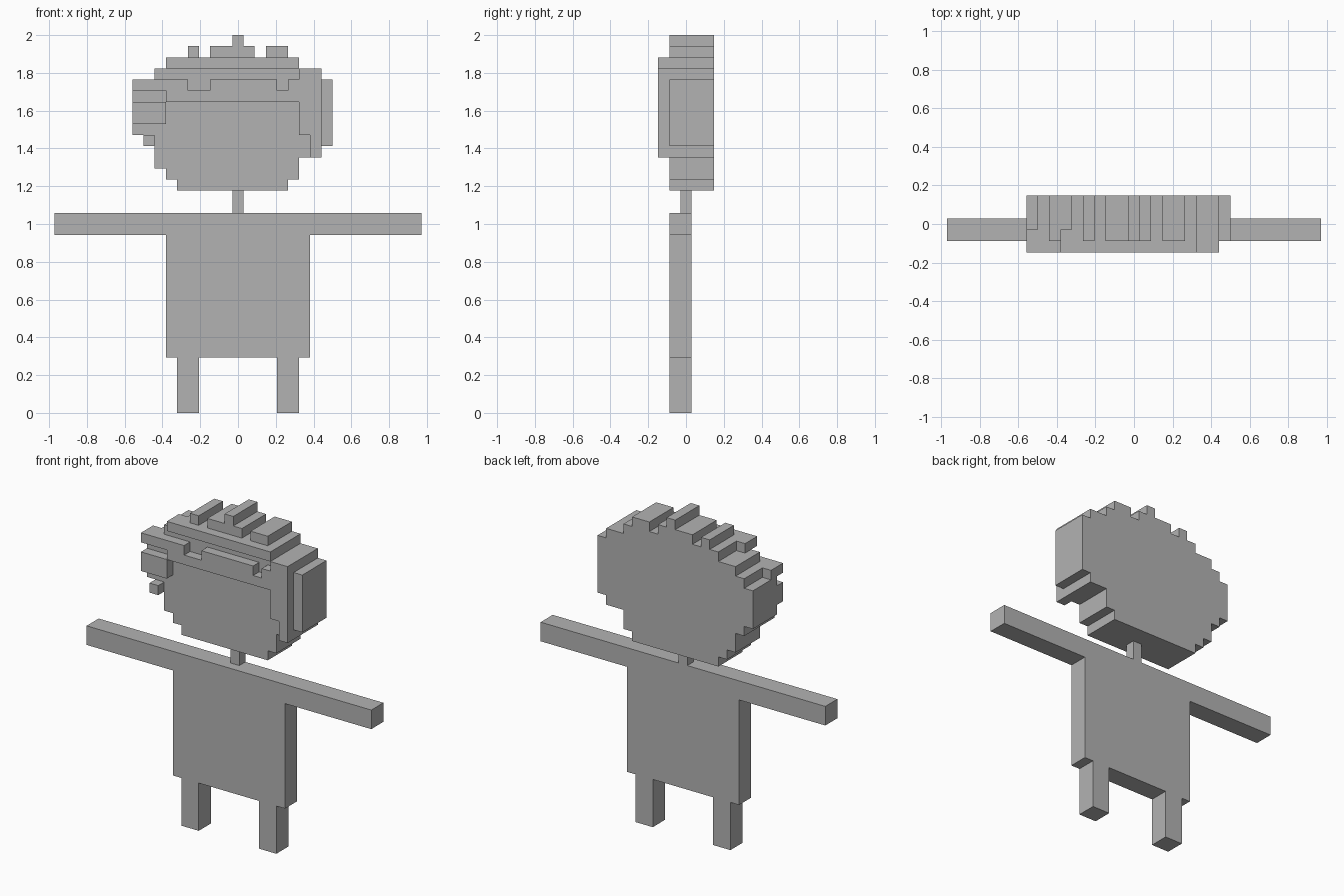
import bpy, bmesh, math
from mathutils import Vector

if "Cube" in bpy.data.objects:
    bpy.data.objects.remove(bpy.data.objects["Cube"])

UNIT = 2 / 34                      # edge of one block
ORIGIN = Vector((16.5, 2.5, 0))    # grid point at the model's centre
WIDTH = 33

grey = bpy.data.materials.new("plain grey")
grey.use_nodes = True
colour = (0.45, 0.45, 0.45, 1)
grey.diffuse_color = colour
grey.node_tree.nodes["Principled BSDF"].inputs["Base Color"].default_value = colour


def box(x0, x1, y0, y1, z0, z1):
    """Grid cells filled by one box."""
    return {(x, y, z) for x in range(x0, x1) for y in range(y0, y1) for z in range(z0, z1)}


def mirror(cells):
    return {(WIDTH - 1 - x, y, z) for x, y, z in cells}


parts = {}

# Body and limbs
parts["torso"] = box(10, 23, 1, 3, 5, 18)
parts["right_arm"] = box(0, 10, 1, 3, 16, 18)
parts["left_arm"] = mirror(parts["right_arm"])
parts["right_leg"] = box(11, 13, 1, 3, 0, 5)
parts["left_leg"] = mirror(parts["right_leg"])
parts["neck"] = box(16, 17, 2, 3, 18, 20)

# Head: chin steps outward towards the cheeks
parts["head"] = (box(11, 21, 1, 5, 20, 21) | box(10, 22, 1, 5, 21, 22)
                 | box(9, 22, 1, 5, 22, 24) | box(9, 24, 1, 5, 23, 31))

# Fringe standing out from the forehead, with two notches
fringe = box(10, 22, 0, 1, 28, 30) | box(7, 10, 0, 1, 29, 30)
parts["fringe"] = fringe - box(12, 14, 0, 1, 29, 30) - box(20, 21, 0, 1, 29, 30)

# Hair on the model's left side, with the plate over the ear
parts["left_side_hair"] = box(22, 24, 0, 1, 25, 31) | box(23, 24, 0, 1, 23, 25)
parts["left_ear_plate"] = box(24, 25, 1, 5, 24, 30)

# Hair on the model's right side: ledge, tuft and small curl
parts["right_side_hair"] = (box(7, 9, 1, 5, 25, 29) | box(8, 9, 1, 5, 29, 30)
                            | box(7, 8, 1, 2, 29, 30))
parts["right_tuft"] = box(7, 10, 0, 1, 26, 28)
parts["right_curl"] = box(8, 9, 0, 5, 24, 25)

# Crown and spikes
parts["crown"] = box(11, 22, 0, 5, 31, 32) | box(10, 11, 0, 2, 31, 32)
parts["spikes"] = (box(12, 13, 1, 5, 32, 33) | box(14, 18, 1, 5, 32, 33)
                   | box(19, 21, 1, 5, 32, 33) | box(16, 17, 1, 5, 33, 34))

filled = set().union(*parts.values())


def build(name, cells):
    """Skin the open sides of the cells and merge flat areas."""
    bm = bmesh.new()
    for cell in cells:
        for axis in range(3):
            for side in (-1, 1):
                step = Vector([side * (i == axis) for i in range(3)])
                if tuple(int(a + b) for a, b in zip(cell, step)) in filled:
                    continue
                u = Vector([float(i == (axis + 1) % 3) for i in range(3)])
                v = Vector([float(i == (axis + 2) % 3) for i in range(3)])
                mid = Vector(cell) + Vector((0.5, 0.5, 0.5)) + step / 2
                ring = [mid + (a * u + b * v) / 2
                        for a, b in ((-1, -1), (1, -1), (1, 1), (-1, 1))]
                if side < 0:
                    ring.reverse()
                bm.faces.new([bm.verts.new((p - ORIGIN) * UNIT) for p in ring])
    bmesh.ops.remove_doubles(bm, verts=bm.verts[:], dist=UNIT / 100)
    bmesh.ops.dissolve_limit(bm, angle_limit=math.radians(1),
                             verts=bm.verts[:], edges=bm.edges[:])
    mesh = bpy.data.meshes.new(name)
    bm.to_mesh(mesh)
    bm.free()
    mesh.materials.append(grey)
    bpy.context.collection.objects.link(bpy.data.objects.new(name, mesh))


for part_name, part_cells in parts.items():
    build(part_name, part_cells)
